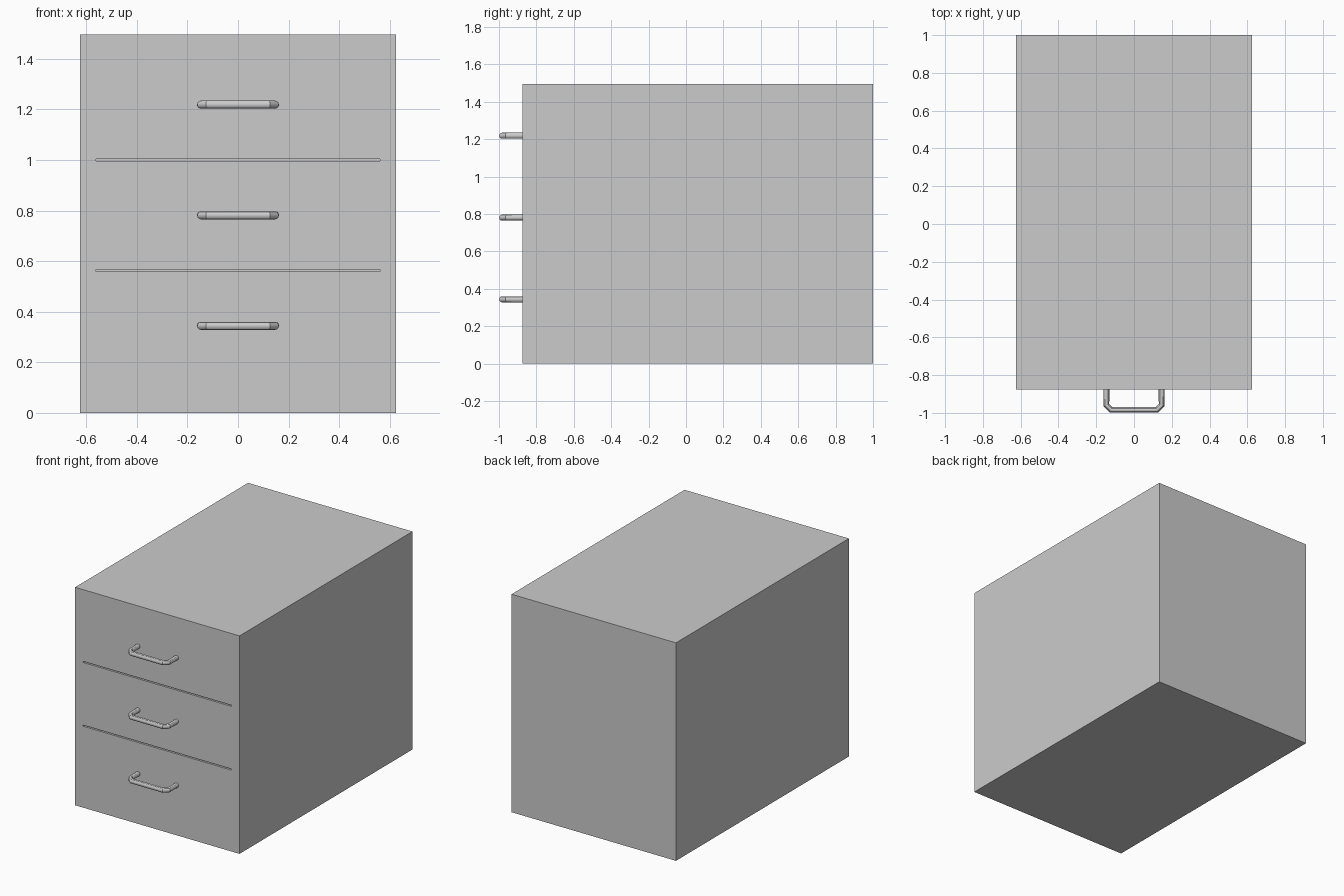
import bpy

if "Cube" in bpy.data.objects:
    bpy.data.objects.remove(bpy.data.objects["Cube"])

FRONT, BACK, HALF_W, HEIGHT = -0.875, 1.0, 0.624, 1.496


def box(name, lo, hi):
    """Axis-aligned box between two corners."""
    bpy.ops.mesh.primitive_cube_add(size=1)
    ob = bpy.context.object
    ob.name = name
    ob.location = [(a + b) / 2 for a, b in zip(lo, hi)]
    ob.scale = [b - a for a, b in zip(lo, hi)]
    bpy.ops.object.transform_apply(location=True, rotation=False, scale=True)
    return ob


def handle(name, z, r=0.016):
    """Round bar handle with chamfered corners, swept along a path."""
    x, y, c = 0.146, -1.0 + r, 0.025
    half = [(x, FRONT + 0.002), (x, y + c), (x - c, y)]
    path = half + [(-px, py) for px, py in reversed(half)]
    curve = bpy.data.curves.new(name, 'CURVE')
    curve.dimensions = '3D'
    curve.bevel_depth = r
    curve.bevel_resolution = 4
    curve.use_fill_caps = True
    spline = curve.splines.new('POLY')
    spline.points.add(len(path) - 1)
    for p, (px, py) in zip(spline.points, path):
        p.co = (px, py, z, 1)
    ob = bpy.data.objects.new(name, curve)
    bpy.context.collection.objects.link(ob)
    bpy.ops.object.select_all(action='DESELECT')
    ob.select_set(True)
    bpy.context.view_layer.objects.active = ob
    bpy.ops.object.convert(target='MESH')
    bpy.ops.object.shade_smooth_by_angle()


# Cabinet body
cabinet = box("cabinet_body", (-HALF_W, FRONT, 0), (HALF_W, BACK, HEIGHT))

# Thin slots separating the drawers
for i, z in enumerate((0.5625, 1.0)):
    cutter = box(f"drawer_gap_cutter_{i + 1}",
                 (-0.5625, FRONT - 0.05, z - 0.004), (0.5625, FRONT + 0.015, z + 0.004))
    cutter.hide_render = True
    cutter.display_type = 'WIRE'
    mod = cabinet.modifiers.new(f"drawer_gap_{i + 1}", 'BOOLEAN')
    mod.operation = 'DIFFERENCE'
    mod.solver = 'EXACT'
    mod.object = cutter

# One handle per drawer
for i, z in enumerate((0.344, 0.781, 1.219)):
    handle(f"drawer_handle_{i + 1}", z)
